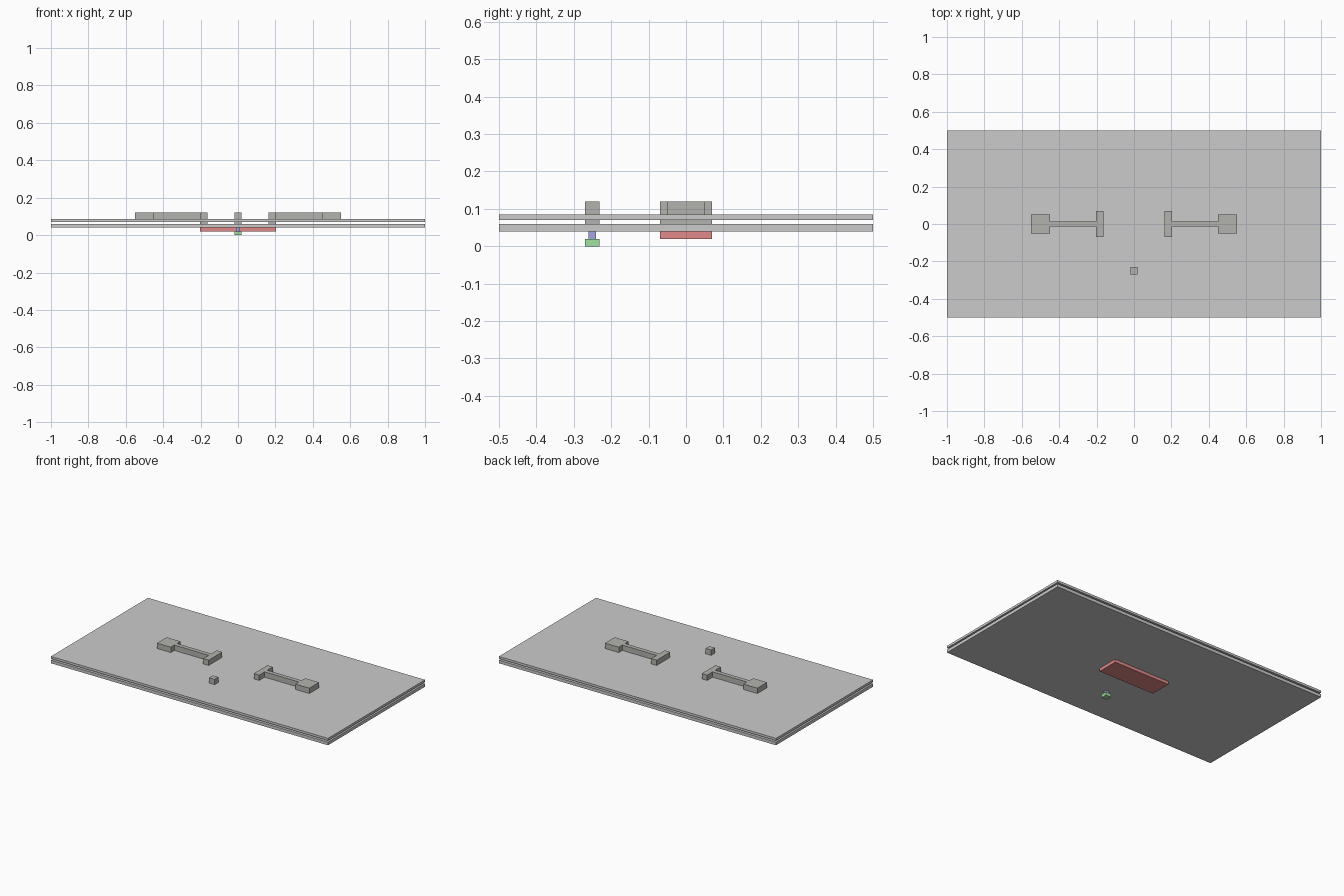
import bpy

if "Cube" in bpy.data.objects:
    bpy.data.objects.remove(bpy.data.objects["Cube"])


def material(name, color):
    m = bpy.data.materials.new(name)
    m.diffuse_color = (*color, 1)
    m.use_nodes = True
    m.node_tree.nodes["Principled BSDF"].inputs["Base Color"].default_value = m.diffuse_color
    return m


GREY = material("metal_grey", (0.45, 0.45, 0.43))
RED = material("red", (0.75, 0.25, 0.25))
BLUE = material("blue", (0.38, 0.38, 0.75))
GREEN = material("green", (0.35, 0.75, 0.35))


def box(name, x, y, z, mat=None):
    """Box from (min, max) ranges on each axis."""
    bpy.ops.mesh.primitive_cube_add(
        size=1, location=[(a + b) / 2 for a, b in (x, y, z)])
    ob = bpy.context.object
    ob.name = name
    ob.scale = [b - a for a, b in (x, y, z)]
    bpy.ops.object.transform_apply(location=False, rotation=False, scale=True)
    if mat:
        ob.data.materials.append(mat)
    return ob


# Two stacked plates with a thin gap
box("lower_plate", (-1, 1), (-0.5, 0.5), (0.04, 0.06))
box("upper_plate", (-1, 1), (-0.5, 0.5), (0.07, 0.085))

# Mirrored contacts: deep head, narrow bar, square pad
for side, s in (("left", -1), ("right", 1)):
    def span(a, b):
        return tuple(sorted((s * a, s * b)))
    box(side + "_head", span(0.163, 0.202), (-0.07, 0.07), (0.04, 0.12), GREY)
    box(side + "_bar", span(0.202, 0.45), (-0.014, 0.014), (0.085, 0.12), GREY)
    box(side + "_pad", span(0.45, 0.55), (-0.05, 0.05), (0.085, 0.12), GREY)

# Bridge under the plates joining the two heads
box("bottom_bridge", (-0.202, 0.202), (-0.07, 0.07), (0.02, 0.04), RED)

# Front post: block through the plates, pin and foot
box("post_block", (-0.02, 0.02), (-0.27, -0.231), (0.04, 0.12), GREY)
box("post_pin", (-0.01, 0.01), (-0.261, -0.24), (0.02, 0.04), BLUE)
box("post_foot", (-0.02, 0.02), (-0.27, -0.231), (0, 0.02), GREEN)
